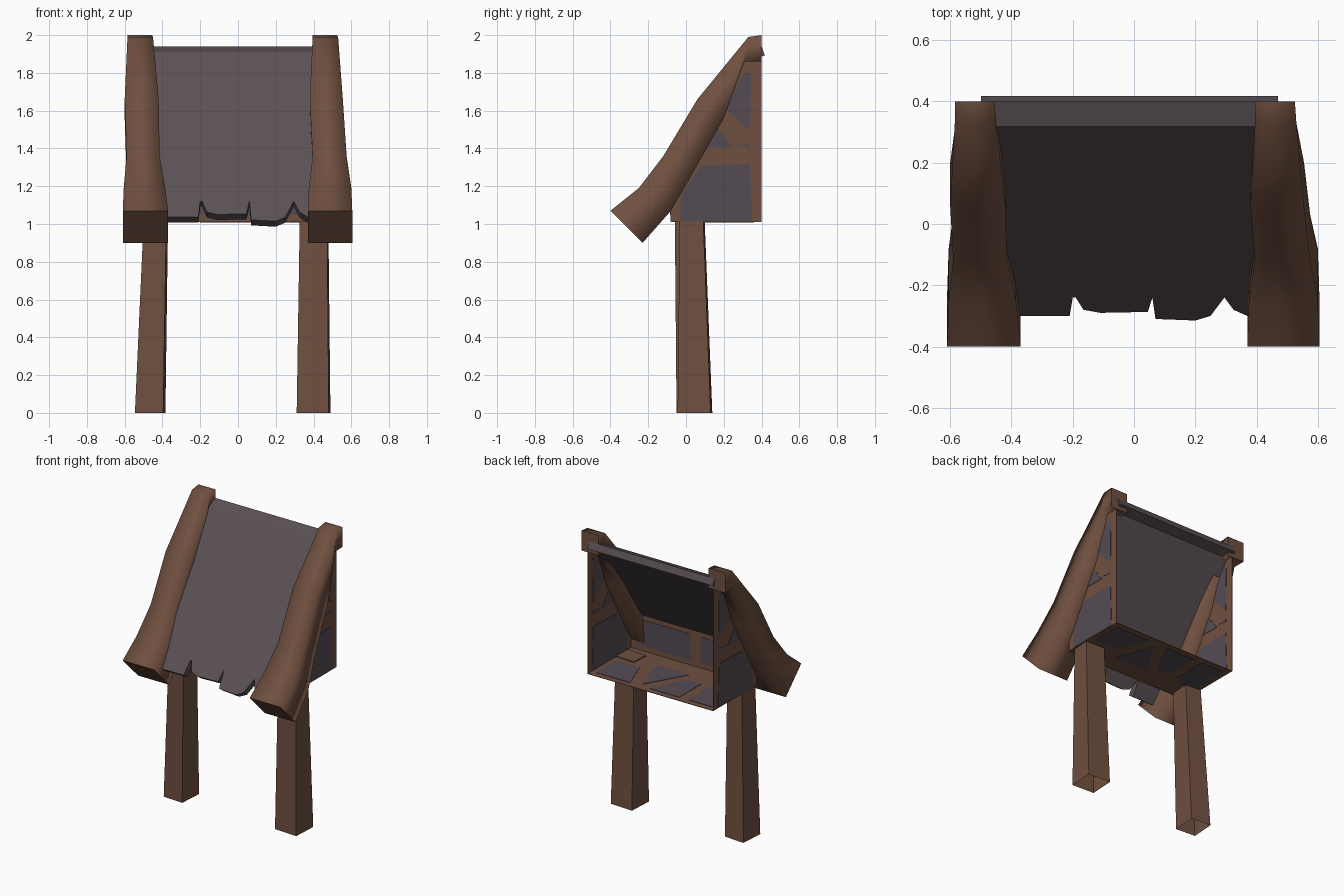
import bpy, bmesh, math
from mathutils import Vector

if "Cube" in bpy.data.objects:
    bpy.data.objects.remove(bpy.data.objects["Cube"])

def mat(name, srgb):
    m = bpy.data.materials.new(name)
    lin = [((c / 255 + 0.055) / 1.055) ** 2.4 for c in srgb]
    m.diffuse_color = (*lin, 1)
    m.use_nodes = True
    m.node_tree.nodes["Principled BSDF"].inputs["Base Color"].default_value = m.diffuse_color
    return m

WOOD = mat("brown wood", (112, 80, 64))
SLATE = mat("grey slate", (91, 81, 85))
PLASTER = mat("grey panel", (84, 75, 83))

def finish(name, bm, material):
    me = bpy.data.meshes.new(name)
    bm.to_mesh(me)
    bm.free()
    me.materials.append(material)
    ob = bpy.data.objects.new(name, me)
    bpy.context.collection.objects.link(ob)
    return ob

def loft(name, rings, material, smooth=False, cap_first=True):
    """Skin a list of four-sided rings and cap the ends."""
    bm = bmesh.new()
    vs = [[bm.verts.new(p) for p in r] for r in rings]
    for a, b in zip(vs, vs[1:]):
        for i in range(4):
            j = (i + 1) % 4
            bm.faces.new((a[i], a[j], b[j], b[i])).smooth = smooth
    if cap_first:
        bm.faces.new(vs[0][::-1])
    bm.faces.new(vs[-1])
    bmesh.ops.recalc_face_normals(bm, faces=bm.faces[:])
    return finish(name, bm, material)

def plate(name, pts, place, thick_dir, t, material):
    """Thin prism: 2D outline placed in 3D, centred on its plane."""
    bm = bmesh.new()
    d = Vector(thick_dir) * t
    f = bm.faces.new([bm.verts.new(Vector(place(*p)) - d / 2) for p in pts])
    ext = bmesh.ops.extrude_face_region(bm, geom=[f])["geom"]
    bmesh.ops.translate(bm, vec=d, verts=[v for v in ext if isinstance(v, bmesh.types.BMVert)])
    bmesh.ops.recalc_face_normals(bm, faces=bm.faces[:])
    return finish(name, bm, material)

# curved rafter beams: (top y,z), (bottom y,z)
SIDE = [((.40, 2.0), (.40, 1.86)), ((.33, 1.99), (.31, 1.86)), ((.06, 1.66), (.20, 1.56)),
        ((-.12, 1.36), (.03, 1.26)), ((-.25, 1.19), (-.08, 1.07)), ((-.40, 1.07), (-.23, .90))]
WIDTHS = {
    "left_beam": [(-.585, -.455), (-.585, -.45), (-.60, -.42), (-.59, -.415), (-.605, -.385), (-.61, -.37)],
    "right_beam": [(.395, .525), (.395, .53), (.38, .555), (.395, .575), (.375, .60), (.37, .605)]}
for name, widths in WIDTHS.items():
    rings = [[(a, *top), (b, *top), (b, *bot), (a, *bot)] for (top, bot), (a, b) in zip(SIDE, widths)]
    loft(name, rings, WOOD, smooth=True)

# tapered posts, slightly twisted, open underneath
def post(name, bottom, top, yaw):
    rings = []
    for (x0, x1, y0, y1), z in ((bottom, 0.0), (top, 1.02)):
        cx, cy, w, d = (x0 + x1) / 2, (y0 + y1) / 2, (x1 - x0) / 2, (y1 - y0) / 2
        c, s = math.cos(yaw), math.sin(yaw)
        rings.append([(cx + (w * i) * c - (d * j) * s, cy + (w * i) * s + (d * j) * c, z)
                      for i, j in ((-1, -1), (1, -1), (1, 1), (-1, 1))])
    loft(name, rings, WOOD, cap_first=False)

post("left_post", (-.54, -.39, -.045, .125), (-.495, -.375, -.055, .08), math.radians(-4))
post("right_post", (.315, .485, -.04, .135), (.33, .475, -.03, .095), math.radians(-3))

# roof slab with ragged lower edge
def roof_z(y):
    return 1.91 + (y - .32) * 1.41

JAG = [(-.50, -.30), (-.21, -.30), (-.20, -.24), (-.19, -.24), (-.165, -.28), (-.11, -.29), (.045, -.287),
       (.06, -.24), (.07, -.31), (.20, -.315), (.25, -.30), (.295, -.24), (.325, -.28), (.37, -.30), (.47, -.30)]
bm = bmesh.new()
edge = [bm.verts.new((x, y, roof_z(y))) for x, y in JAG]
bend = [bm.verts.new((x, .32, 1.91)) for x in (.47, -.50)]
ridge = [bm.verts.new((x, .40, 1.94)) for x in (.47, -.50)]
bm.faces.new(edge + bend)
bm.faces.new((bend[1], bend[0], ridge[0], ridge[1]))
for f in bm.faces:
    f.normal_update()
    if f.normal.z < 0:
        f.normal_flip()
roof = finish("roof", bm, SLATE)
mod = roof.modifiers.new("thickness", "SOLIDIFY")
mod.thickness = .05
mod.offset = -1

# thin timber-framed box, open at the back, with grey infill panels
X0, X1, Y0, Y1, Z0 = -.49, .48, -.08, .40, 1.012
WALL, PANEL = .003, .008
side_outline = [(Y0, Z0), (Y1, Z0), (Y1, 1.88), (.31, 1.86), (Y0, 1.30)]
side_panels = [
    [(-.03, 1.015), (.35, 1.015), (.34, 1.32), (.08, 1.31), (-.03, 1.15)],
    [(.11, 1.405), (.25, 1.405), (.16, 1.52)],
    [(.34, 1.49), (.345, 1.80), (.31, 1.80), (.20, 1.62)],
    [(.27, 1.415), (.34, 1.405), (.34, 1.43)]]
for label, x in (("left", X0), ("right", X1)):
    put = lambda y, z, x=x: (x, y, z)
    plate(label + "_wall", side_outline, put, (1, 0, 0), WALL, WOOD)
    for i, p in enumerate(side_panels):
        plate(f"{label}_wall_panel_{i}", p, put, (1, 0, 0), PANEL, PLASTER)

# front wall
put = lambda x, z: (x, Y0, z)
plate("front_wall", [(X0, Z0), (X1, Z0), (X1, 1.27), (X0, 1.27)], put, (0, 1, 0), WALL, WOOD)
for i, (a, b) in enumerate(((-.44, -.06), (.02, .44))):
    plate(f"front_wall_panel_{i}", [(a, 1.05), (b, 1.05), (b, 1.23), (a, 1.23)], put, (0, 1, 0), PANEL, PLASTER)

# floor
put = lambda x, y: (x, y, Z0)
plate("floor", [(X0, Y0), (X1, Y0), (X1, Y1), (X0, Y1)], put, (0, 0, 1), WALL, WOOD)
floor_panels = [
    [(.44, .36), (.18, .36), (.26, .14), (.44, .14)],
    [(.10, .33), (.20, .05), (-.06, .05)],
    [(.03, .36), (-.20, .36), (-.20, .12), (-.10, .12)],
    [(-.27, .36), (-.45, .36), (-.45, .02), (-.27, .10)]]
for i, p in enumerate(floor_panels):
    plate(f"floor_panel_{i}", p, put, (0, 0, 1), PANEL, PLASTER)
